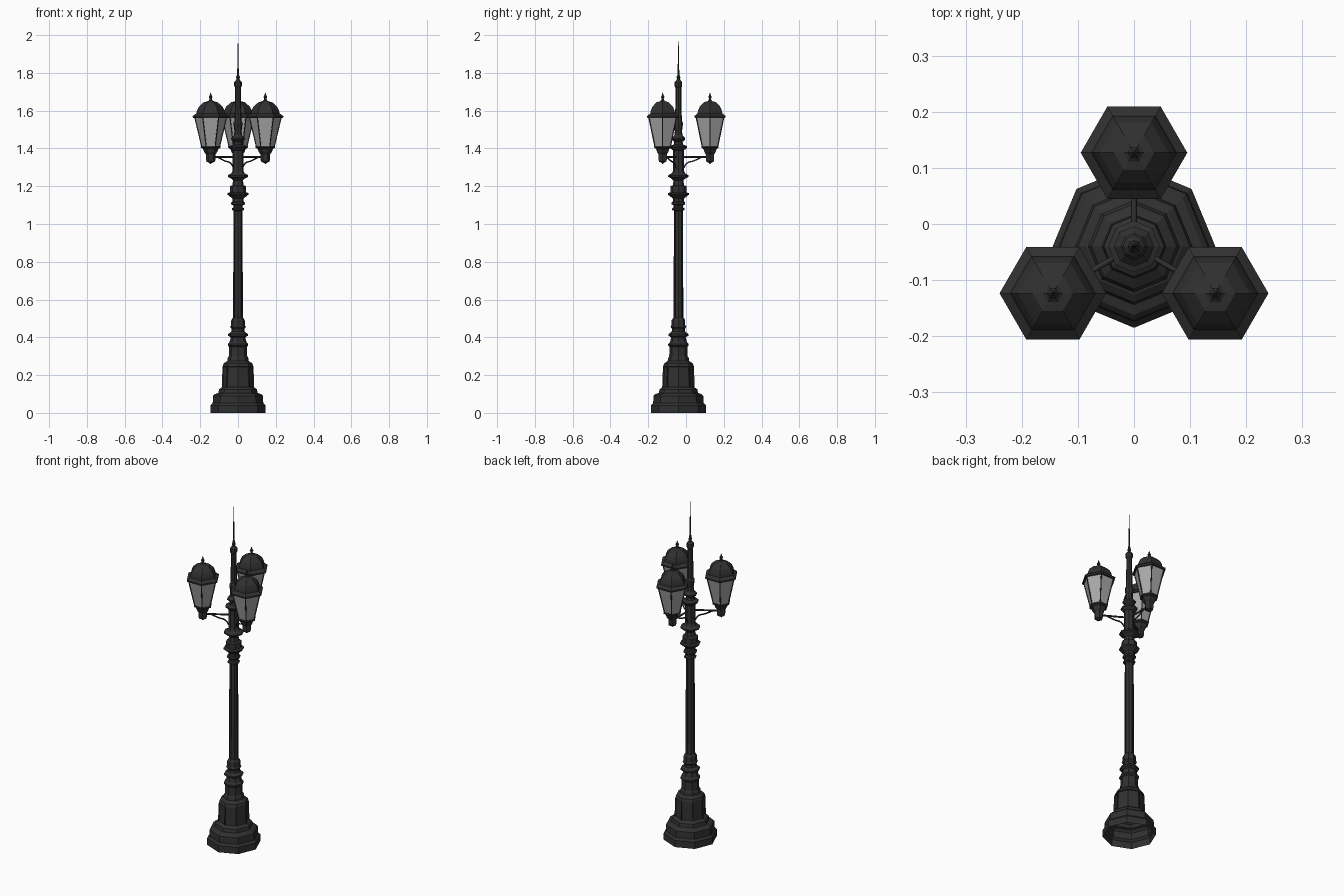
import bpy, bmesh, math
from mathutils import Vector

if "Cube" in bpy.data.objects:
    bpy.data.objects.remove(bpy.data.objects["Cube"])

CX, CY = 0.0, -0.04            # post axis


def material(name, rgba):
    m = bpy.data.materials.new(name)
    m.diffuse_color = rgba
    m.use_nodes = True
    m.node_tree.nodes["Principled BSDF"].inputs["Base Color"].default_value = m.diffuse_color
    return m


IRON = material("dark_iron", (0.03, 0.03, 0.03, 1))
GLASS = material("frosted_glass", (0.4, 0.4, 0.4, 0.5))


def lathe(name, profile, sides, center=(CX, CY), mat=IRON, panel=None, inset=0.01, depth=0.006):
    """Faceted turning of (radius, z) points; faces of band `panel` get recessed panels."""
    bm = bmesh.new()
    rings = []
    for r, z in profile:
        rings.append([bm.verts.new((r * math.cos(a), r * math.sin(a), z))
                      for a in (2 * math.pi * i / sides for i in range(sides))])
    recessed = []
    for k, (lo, hi) in enumerate(zip(rings, rings[1:])):
        for i in range(sides):
            j = (i + 1) % sides
            f = bm.faces.new((lo[i], lo[j], hi[j], hi[i]))
            if k == panel:
                recessed.append(f)
    if recessed:
        bmesh.ops.inset_individual(bm, faces=recessed, thickness=inset, depth=0)
        bmesh.ops.inset_individual(bm, faces=recessed, thickness=inset * 0.3, depth=-depth)
    bmesh.ops.remove_doubles(bm, verts=bm.verts, dist=1e-5)
    bmesh.ops.recalc_face_normals(bm, faces=bm.faces)
    me = bpy.data.meshes.new(name)
    bm.to_mesh(me)
    bm.free()
    me.materials.append(mat)
    ob = bpy.data.objects.new(name, me)
    ob.location = (*center, 0)
    bpy.context.collection.objects.link(ob)
    return ob


def rod(name, points, radius, smooth=False):
    """Thin round bar through points."""
    cu = bpy.data.curves.new(name, 'CURVE')
    cu.dimensions = '3D'
    cu.bevel_depth = radius
    cu.bevel_resolution = 1
    cu.use_fill_caps = True
    cu.resolution_u = 4
    if smooth:
        sp = cu.splines.new('BEZIER')
        sp.bezier_points.add(len(points) - 1)
        for bp, p in zip(sp.bezier_points, points):
            bp.co = p
            bp.handle_left_type = bp.handle_right_type = 'AUTO'
    else:
        sp = cu.splines.new('POLY')
        sp.points.add(len(points) - 1)
        for pt, p in zip(sp.points, points):
            pt.co = (*p, 1)
    cu.materials.append(IRON)
    ob = bpy.data.objects.new(name, cu)
    bpy.context.collection.objects.link(ob)
    return ob


# stepped plinth, hollow underneath
lathe("plinth", [(0.145, 0), (0.145, 0.04), (0.134, 0.052), (0.132, 0.09), (0.122, 0.1),
                 (0.104, 0.105), (0.1, 0.125), (0.086, 0.135)], 8)

# pedestal with recessed panels
lathe("pedestal", [(0.086, 0.135), (0.082, 0.245), (0.076, 0.262), (0.057, 0.275),
                   (0.055, 0.29)], 8, panel=0)

# turned mouldings between pedestal and shaft
lathe("lower_mouldings", [(0.055, 0.29), (0.049, 0.3), (0.047, 0.35), (0.054, 0.356), (0.054, 0.365),
                          (0.045, 0.375), (0.038, 0.4), (0.052, 0.408), (0.052, 0.418),
                          (0.036, 0.43), (0.034, 0.445), (0.042, 0.455), (0.036, 0.465),
                          (0.036, 0.49), (0.03, 0.5), (0.026, 0.505)], 8)

# fluted shaft
lathe("shaft", [(0.026, 0.505), (0.024, 1.07)], 8, panel=0, inset=0.004, depth=0.002)

# capital with rings and collars
lathe("capital", [(0.024, 1.07), (0.033, 1.074), (0.033, 1.082), (0.025, 1.088), (0.025, 1.098),
                  (0.036, 1.104), (0.036, 1.114), (0.03, 1.12), (0.03, 1.135), (0.042, 1.145),
                  (0.055, 1.155), (0.055, 1.163), (0.043, 1.168), (0.043, 1.2), (0.03, 1.205),
                  (0.026, 1.23), (0.036, 1.24), (0.054, 1.25), (0.054, 1.258),
                  (0.036, 1.268), (0.029, 1.28)], 8)

# upper post carrying the arms
lathe("upper_post", [(0.029, 1.28), (0.029, 1.39), (0.036, 1.395), (0.046, 1.405), (0.046, 1.412),
                     (0.026, 1.42), (0.022, 1.435), (0.036, 1.447), (0.036, 1.455), (0.022, 1.47),
                     (0.019, 1.49), (0.024, 1.53), (0.024, 1.537), (0.018, 1.545),
                     (0.015, 1.72), (0.02, 1.73), (0.02, 1.752), (0.012, 1.76)], 8)

# pointed spire
lathe("spire", [(0.012, 1.76), (0.007, 1.768), (0.011, 1.776), (0.006, 1.788), (0.004, 1.82),
                (0.003, 1.9), (0, 2.0)], 8)

# three arms with hexagonal lanterns
REACH = 0.167
for n, deg in enumerate((90, 210, 330), 1):
    a = math.radians(deg)
    out = Vector((math.cos(a), math.sin(a), 0))
    axis = Vector((CX, CY, 0))
    at = lambda r, z: axis + out * r + Vector((0, 0, z))
    c = tuple(at(REACH, 0))[:2]

    rod(f"arm_{n}", [at(0.02, 1.355), at(REACH, 1.355)], 0.005)
    rod(f"arm_brace_{n}", [at(0.026, 1.295), at(0.045, 1.322), at(0.08, 1.334), at(0.122, 1.353)],
        0.004, smooth=True)

    # cup under the glass
    lathe(f"lantern_cup_{n}", [(0, 1.316), (0.008, 1.324), (0.022, 1.33), (0.025, 1.34), (0.025, 1.368),
                               (0.034, 1.38), (0.041, 1.398), (0.052, 1.404), (0.052, 1.412),
                               (0, 1.412)], 6, c)
    # glass panes and corner bars
    lathe(f"lantern_glass_{n}", [(0.047, 1.41), (0.083, 1.562)], 6, c, GLASS)
    for k in range(6):
        b = math.pi * k / 3
        d = Vector((math.cos(b), math.sin(b), 0))
        rod(f"lantern_bar_{n}_{k + 1}", [at(REACH, 1.408) + d * 0.047,
                                         at(REACH, 1.564) + d * 0.084], 0.003)
    # domed roof with finial
    lathe(f"lantern_roof_{n}", [(0, 1.562), (0.092, 1.562), (0.095, 1.566), (0.095, 1.572), (0.076, 1.585),
                                (0.072, 1.602), (0.062, 1.622), (0.044, 1.638), (0.036, 1.645),
                                (0.018, 1.649), (0.009, 1.655), (0.006, 1.666), (0.011, 1.672),
                                (0.006, 1.68), (0, 1.698)], 6, c)
